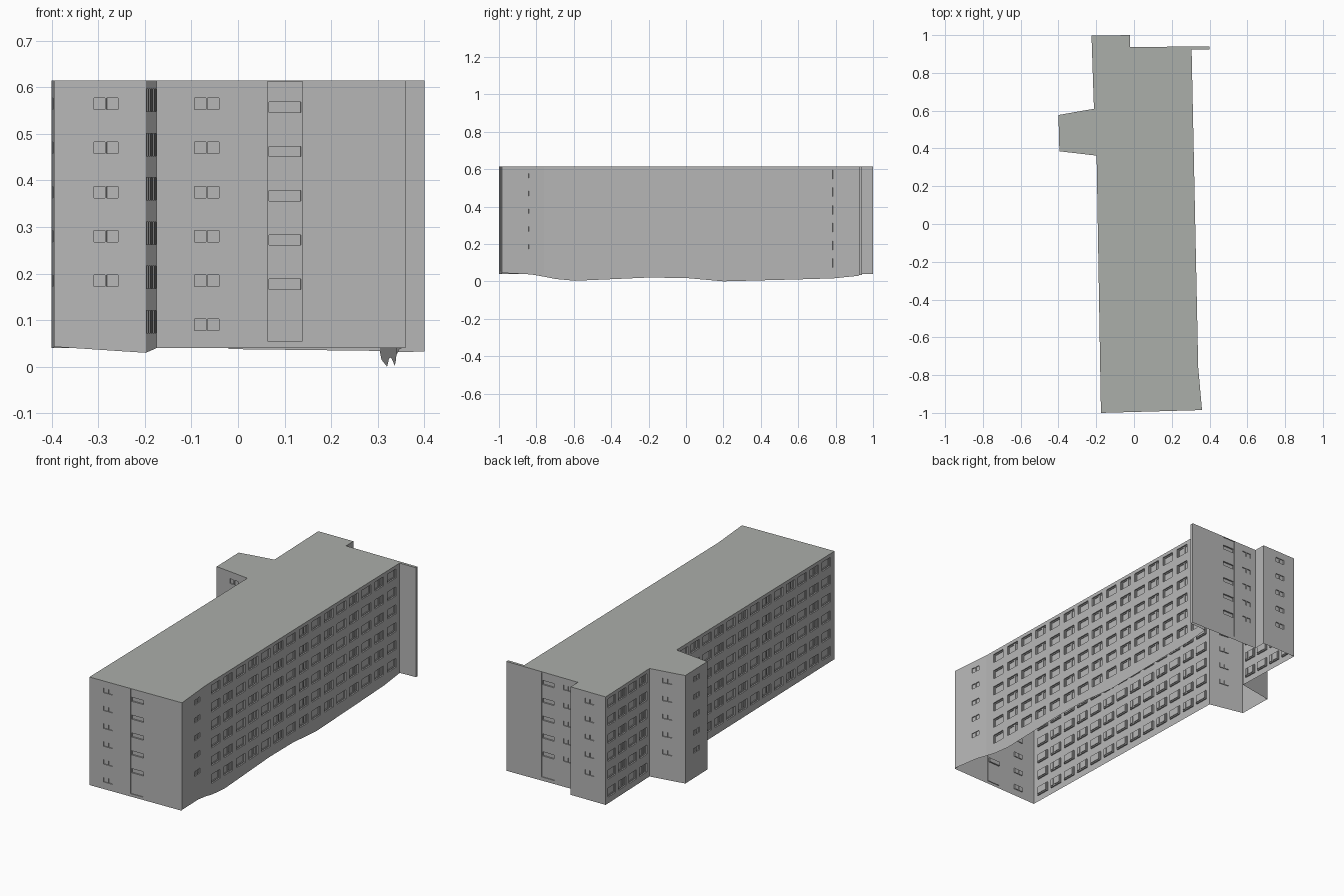
import bpy, bmesh
from mathutils import Vector

if "Cube" in bpy.data.objects:
    bpy.data.objects.remove(bpy.data.objects["Cube"])

TOP = 0.615
STOREY = 0.095


def make_material(name, color):
    m = bpy.data.materials.new(name)
    m.use_nodes = True
    m.diffuse_color = color
    m.node_tree.nodes["Principled BSDF"].inputs["Base Color"].default_value = color
    return m


wall_grey = make_material("wall grey", (0.47, 0.47, 0.47, 1))
roof_grey = make_material("roof grey", (0.41, 0.425, 0.40, 1))


def finish(name, bm, material):
    bmesh.ops.remove_doubles(bm, verts=bm.verts, dist=0.00001)
    mesh = bpy.data.meshes.new(name)
    bm.to_mesh(mesh)
    bm.free()
    mesh.materials.append(material)
    obj = bpy.data.objects.new(name, mesh)
    bpy.context.collection.objects.link(obj)


# Recesses are (u0, u1, z0, z1, depth); later ones override earlier ones
def pairs(u, rows, top=0.565):
    """Column of small twin windows."""
    out = []
    for r in range(rows):
        z = top - r * STOREY
        for s in (-0.014, 0.014):
            out.append((u + s - 0.012, u + s + 0.012, z - 0.0125, z + 0.0125, 0.005))
    return out


def big_windows(start, step, count, width, rows=6):
    """Grid of large windows; every other one has two leaves."""
    out = []
    for c in range(count):
        a = start + c * step - width / 2
        b = a + width
        mid = a + width * 0.62
        for r in range(rows):
            z = 0.572 - r * STOREY
            lo, hi = z - 0.024, z + 0.024
            out.append((a, b, lo, hi, 0.007))
            leaves = [(a, mid), (mid, b)] if c % 2 else [(a, b)]
            for p, q in leaves:
                out.append((p + 0.005, q - 0.005, lo + 0.005, hi - 0.005, 0.011))
    return out


def stair_strip(u):
    """Tall shallow panel with wide landing windows."""
    out = [(u - 0.038, u + 0.038, 0.055, 0.612, 0.004)]
    for r in range(5):
        z = 0.557 - r * STOREY
        out.append((u - 0.034, u + 0.034, z - 0.011, z + 0.011, 0.012))
    return out


def wall(name, p, q, base, recesses=()):
    """Wall sheet from p to q, outside on the right hand; base = (fraction, z) points."""
    p, q = Vector((*p, 0)), Vector((*q, 0))
    length = (q - p).length
    along = (q - p) / length
    inward = Vector((-along.y, along.x, 0))

    def ground(u):
        f = u / length
        for (f0, z0), (f1, z1) in zip(base, base[1:]):
            if f <= f1:
                return z0 + (z1 - z0) * (f - f0) / (f1 - f0)
        return base[-1][1]

    us = sorted({round(v, 5) for v in [0, length] + [f * length for f, _ in base]
                 + [e for r in recesses for e in r[:2]]})
    zs = [None] + sorted({round(v, 5) for v in [TOP] + [e for r in recesses for e in r[2:4]]})

    def depth(i, j):
        if j == 0:
            return 0
        u, z = (us[i] + us[i + 1]) / 2, (zs[j] + zs[j + 1]) / 2
        d = 0
        for u0, u1, z0, z1, deep in recesses:
            if u0 < u < u1 and z0 < z < z1:
                d = deep
        return d

    def point(i, j, d):
        z = ground(us[i]) if j == 0 else zs[j]
        return p + along * us[i] + inward * d + Vector((0, 0, z))

    bm = bmesh.new()

    def quad(*pts):
        bm.faces.new([bm.verts.new(v) for v in pts])

    nu, nz = len(us) - 1, len(zs) - 1
    deep = [[depth(i, j) for j in range(nz)] for i in range(nu)]
    for i in range(nu):
        for j in range(nz):
            d = deep[i][j]
            quad(point(i, j, d), point(i + 1, j, d), point(i + 1, j + 1, d), point(i, j + 1, d))
            # Reveals between neighbouring cells of different depth
            if i + 1 < nu and deep[i + 1][j] != d:
                e = deep[i + 1][j]
                quad(point(i + 1, j, d), point(i + 1, j, e),
                     point(i + 1, j + 1, e), point(i + 1, j + 1, d))
            if j + 1 < nz and deep[i][j + 1] != d:
                e = deep[i][j + 1]
                quad(point(i, j + 1, d), point(i + 1, j + 1, d),
                     point(i + 1, j + 1, e), point(i, j + 1, e))
    finish(name, bm, wall_grey)


# Footprint corners, counter-clockwise from the front right-hand corner
front_a, front_b = (-0.175, -1.0), (0.36, -0.985)
bend = (0.34, -0.76)
fin_root, fin_a, fin_b = (0.305, 0.925), (0.40, 0.925), (0.40, 0.94)
back_in, back_out = (-0.02, 0.937), (-0.02, 1.0)
rear_corner, rear_end = (-0.225, 0.997), (-0.212, 0.61)
bay_a, bay_b, bay_end = (-0.40, 0.577), (-0.395, 0.385), (-0.198, 0.362)

flat = [(0, 0.04), (1, 0.04)]
long_base = [(0, 0.025), (0.04, 0.012), (0.1, 0.003), (0.33, 0.02), (0.45, 0.018),
             (0.57, 0.0), (0.8, 0.01), (0.92, 0.016), (1, 0.03)]

walls = [
    ("front_wall", front_a, front_b, flat, pairs(0.108, 6) + stair_strip(0.276)),
    ("left_wall_front", front_b, bend, [(0, 0.045), (0.7, 0.037), (1, 0.025)], pairs(0.147, 5)),
    ("left_wall", bend, fin_root, long_base, big_windows(0.09, 0.109, 15, 0.076)),
    ("fin_front", fin_root, fin_a, [(0, 0.03), (1, 0.033)], ()),
    ("fin_edge", fin_a, fin_b, [(0, 0.033), (1, 0.033)], ()),
    ("back_wall", fin_b, back_in, [(0, 0.033), (1, 0.038)], stair_strip(0.243) + pairs(0.36, 5)),
    ("rear_step", back_in, back_out, flat, ()),
    ("rear_wall", back_out, rear_corner, flat, pairs(0.11, 5)),
    ("right_wall_rear", rear_corner, rear_end, flat, big_windows(0.055, 0.092, 4, 0.068)),
    ("bay_back", rear_end, bay_a, flat, pairs(0.095, 5)),
    ("bay_side", bay_a, bay_b, flat, pairs(0.096, 5)),
    ("bay_front", bay_b, bay_end, [(0, 0.043), (1, 0.03)], pairs(0.112, 5)),
    ("right_wall", bay_end, front_a, [(0, 0.03), (1, 0.04)],
     big_windows(0.06, 0.1025, 13, 0.074)),
]
for spec in walls:
    wall(*spec)

# Flat roof over the whole footprint
bm = bmesh.new()
bm.faces.new([bm.verts.new((*spec[1], TOP)) for spec in walls])
finish("roof", bm, roof_grey)
